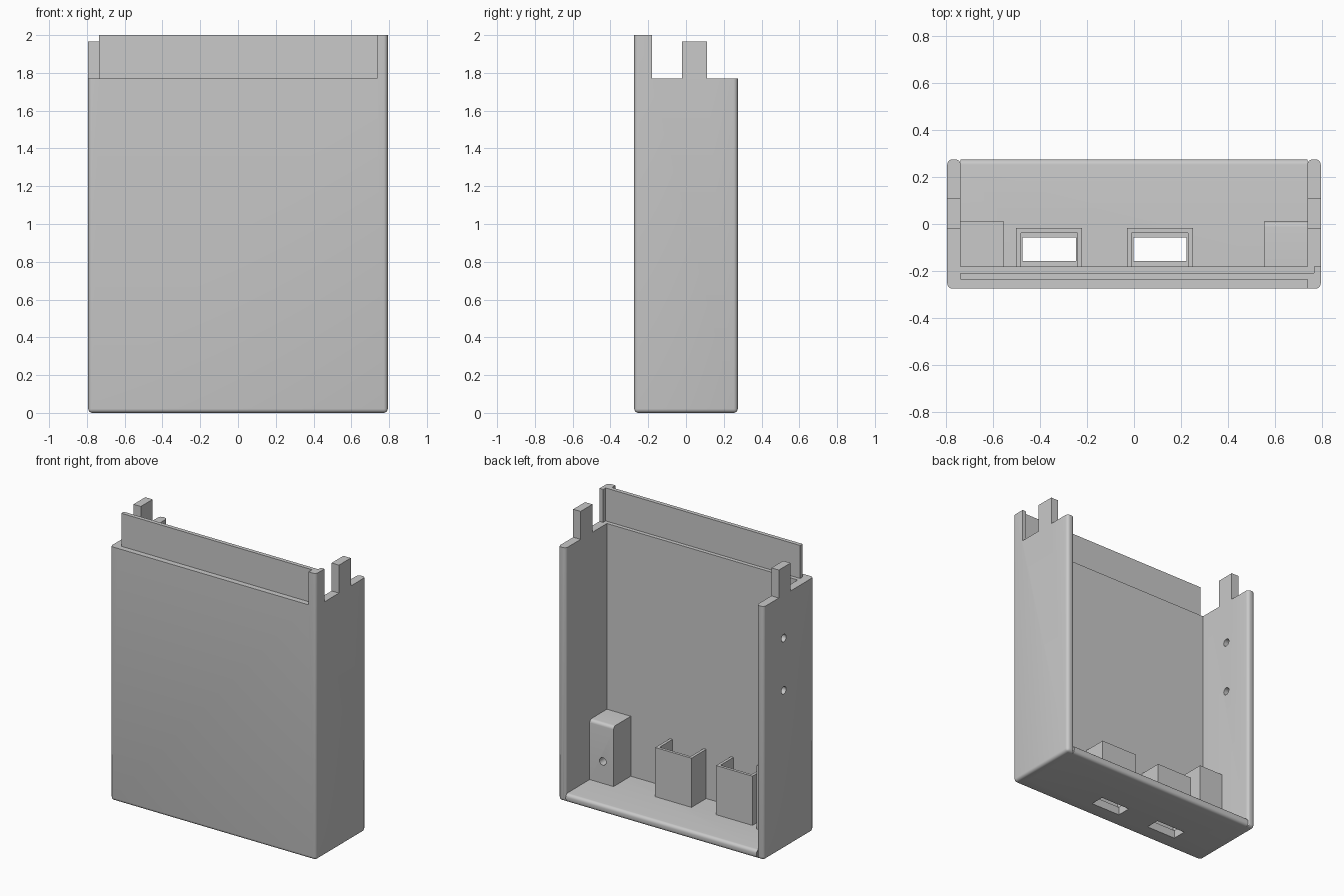
import bpy
import bmesh
from math import pi
from mathutils import Matrix, Vector

if "Cube" in bpy.data.objects:
    bpy.data.objects.remove(bpy.data.objects["Cube"], do_unlink=True)

grey = bpy.data.materials.new("plain grey")
grey.use_nodes = True
grey.diffuse_color = (0.585, 0.585, 0.585, 1)
grey.node_tree.nodes["Principled BSDF"].inputs["Base Color"].default_value = grey.diffuse_color

# Main dimensions
HALF_X, HALF_Y = 0.793, 0.274
WALL, RIM, TOP = 0.057, 1.77, 2.0
INNER_X = HALF_X - WALL
INNER_FRONT = -0.18
ROUND = 0.022


def make_object(name, bm):
    bmesh.ops.recalc_face_normals(bm, faces=bm.faces)
    mesh = bpy.data.meshes.new(name)
    bm.to_mesh(mesh)
    bm.free()
    mesh.materials.append(grey)
    obj = bpy.data.objects.new(name, mesh)
    bpy.context.collection.objects.link(obj)
    return obj


def box_bm(low, high):
    low, high = Vector(low), Vector(high)
    bm = bmesh.new()
    size = Matrix.Diagonal((*(high - low), 1))
    bmesh.ops.create_cube(bm, size=1, matrix=Matrix.Translation((low + high) / 2) @ size)
    return bm


def box(name, low, high):
    return make_object(name, box_bm(low, high))


def prism_bm(outline, height):
    bm = bmesh.new()
    low, high = ([bm.verts.new((x, y, z)) for x, y in outline] for z in (0, height))
    bm.faces.new(low[::-1])
    bm.faces.new(high)
    for i in range(len(outline)):
        bm.faces.new((low[i - 1], low[i], high[i], high[i - 1]))
    return bm


def round_edges(bm, rule):
    edges = [e for e in bm.edges if rule((e.verts[0].co + e.verts[1].co) / 2)]
    bmesh.ops.bevel(bm, geom=edges, offset=ROUND, segments=5, profile=0.5, affect="EDGES")


def rod(name, centre, axis, radius, depth):
    bm = bmesh.new()
    turn = Matrix.Rotation(pi / 2, 4, "Y" if axis == "X" else "X")
    bmesh.ops.create_cone(bm, cap_ends=True, segments=24, radius1=radius, radius2=radius,
                          depth=depth, matrix=Matrix.Translation(centre) @ turn)
    return make_object(name, bm)


def activate(obj):
    bpy.ops.object.select_all(action="DESELECT")
    obj.select_set(True)
    bpy.context.view_layer.objects.active = obj


def cut(obj, cutter):
    activate(obj)
    mod = obj.modifiers.new("cut", "BOOLEAN")
    mod.operation, mod.solver, mod.object = "DIFFERENCE", "EXACT", cutter
    bpy.ops.object.modifier_apply(modifier=mod.name)
    bpy.data.objects.remove(cutter, do_unlink=True)


def smooth(obj):
    activate(obj)
    bpy.ops.object.shade_smooth_by_angle(angle=pi / 6)


def on_case_round(mid):
    # Upright corners and the outer bottom edges
    outer = abs(mid.x) > HALF_X - 0.01 or abs(mid.y) > HALF_Y - 0.01
    return outer and mid.z < TOP - 0.01 and (mid.z < 0.01 or abs(mid.y) > HALF_Y - 0.01)


# Front and side walls: one U-shaped shell
shell = [(-HALF_X, -HALF_Y), (HALF_X, -HALF_Y), (HALF_X, HALF_Y), (INNER_X, HALF_Y),
         (INNER_X, INNER_FRONT), (-INNER_X, INNER_FRONT), (-INNER_X, HALF_Y), (-HALF_X, HALF_Y)]
bm = prism_bm(shell, TOP)
round_edges(bm, on_case_round)
walls = make_object("walls", bm)

# Stepped top of the side walls, leaving a tab on each side
for y0, y1, z in ((INNER_FRONT, -0.02, RIM), (0.11, 1, RIM), (-0.05, 0.2, 1.965)):
    cut(walls, box("step_cutter", (-1, y0, z), (1, y1, 3)))

# Thin tongue and corner post on the front wall
for x, y0, y1 in ((INNER_X, -1, -0.235), (-INNER_X, -1, -0.17), (0.765, -0.207, -0.1)):
    cut(walls, box("tongue_cutter", (-1, y0, RIM), (x, y1, 3)))

# Screw holes in one side wall
for z in (1.105, 1.47):
    cut(walls, rod("hole_cutter", (-HALF_X, 0.055, z), "X", 0.026, 0.3))
smooth(walls)

# Floor with a rounded back lip
bm = box_bm((-INNER_X, INNER_FRONT, 0), (INNER_X, HALF_Y, WALL))
round_edges(bm, lambda m: m.y > HALF_Y - 0.01 and abs(m.x) < 0.01)
base = make_object("floor", bm)

# Floor slots, each with a three-sided holder
for side_name, x in (("right", -0.36), ("left", 0.11)):
    cut(base, box("slot_cutter", (x - 0.113, -0.157, -0.1), (x + 0.113, -0.057, 0.2)))
    holder = box(side_name + "_holder", (x - 0.14, INNER_FRONT, WALL), (x + 0.14, -0.018, 0.4))
    cut(holder, box("holder_cutter", (x - 0.12, -0.3, 0), (x + 0.12, -0.038, 1)))
smooth(base)

# Corner screw blocks, the left one with a rounded top back edge
for side_name, s, height in (("right", -1, 0.5), ("left", 1, 0.475)):
    x0, x1 = sorted((s * 0.552, s * INNER_X))
    bm = box_bm((x0, INNER_FRONT, WALL), (x1, 0.01, height))
    if s > 0:
        round_edges(bm, lambda m: m.y > 0 and m.z > height - 0.01)
    block = make_object(side_name + "_screw_block", bm)
    cut(block, rod("screw_cutter", (s * 0.635, 0, 0.21), "Y", 0.026, 0.2))
    smooth(block)
